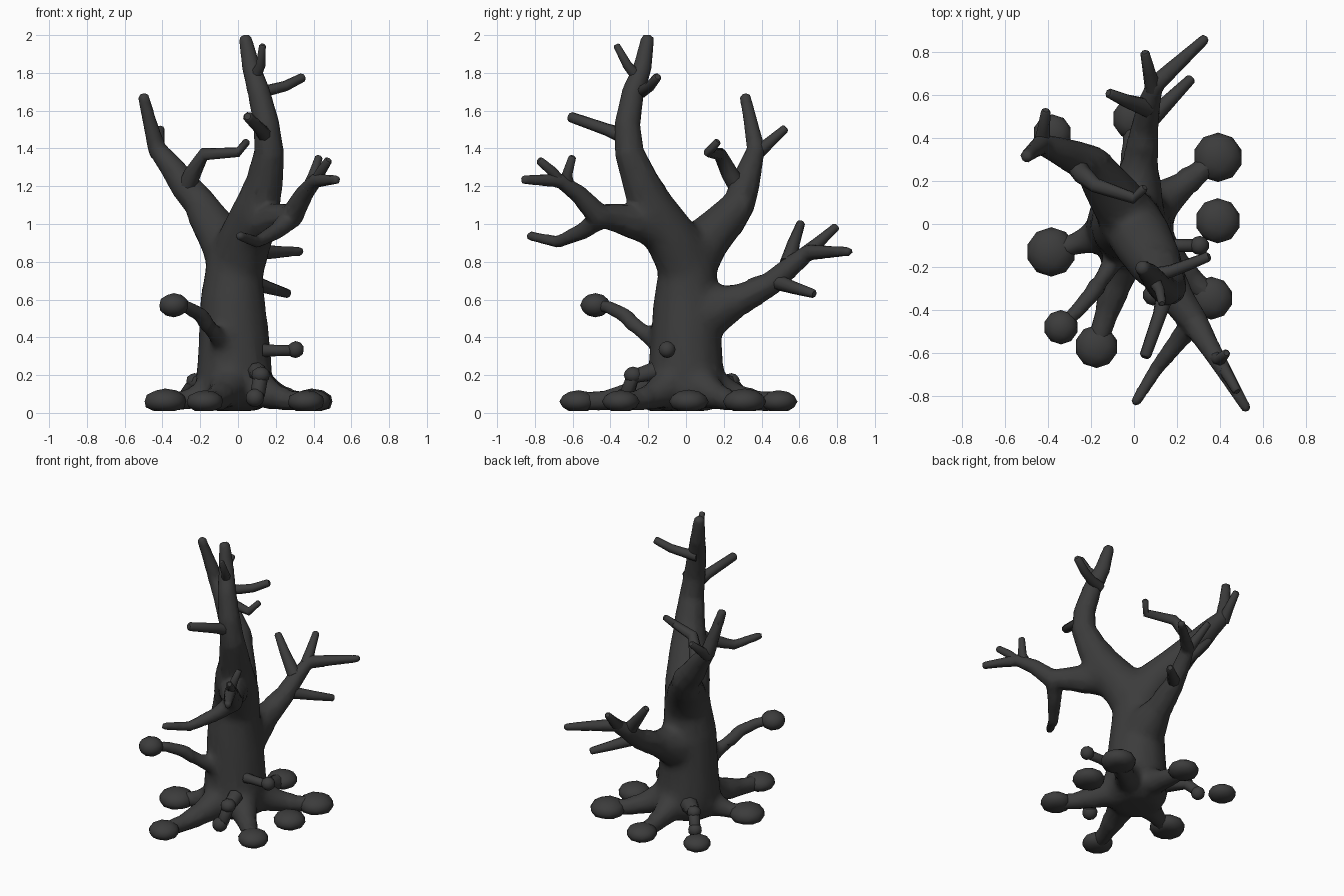
import bpy
import bmesh
import math
from mathutils import Vector, Matrix

old = bpy.data.objects.get("Cube")
if old:
    bpy.data.objects.remove(old, do_unlink=True)

# One dark bark colour
bark = bpy.data.materials.new("dark_bark")
bark.use_nodes = True
colour = (0.045, 0.045, 0.045, 1)
bark.diffuse_color = colour
shader = bark.node_tree.nodes["Principled BSDF"]
shader.inputs["Base Color"].default_value = colour
shader.inputs["Roughness"].default_value = 0.9


def finish(name, bm):
    """Turn a bmesh into a smooth-shaded bark object."""
    bmesh.ops.recalc_face_normals(bm, faces=bm.faces)
    mesh = bpy.data.meshes.new(name)
    bm.to_mesh(mesh)
    bm.free()
    mesh.materials.append(bark)
    obj = bpy.data.objects.new(name, mesh)
    bpy.context.collection.objects.link(obj)
    bpy.ops.object.select_all(action="DESELECT")
    obj.select_set(True)
    bpy.context.view_layer.objects.active = obj
    bpy.ops.object.shade_smooth_by_angle(angle=math.radians(50))
    return obj


def limb(name, *points, sides=8):
    """Tapered tube through (x, y, z, radius) points with a bevelled tip."""
    centres = [Vector(p[:3]) for p in points]
    radii = [p[3] for p in points]
    # short bevel so the tip looks cut and worn
    last = (centres[-1] - centres[-2]).normalized()
    tip = centres[-1].copy()
    centres[-1] = tip - last * radii[-1] * 0.4
    centres.append(tip)
    radii.append(radii[-1] * 0.65)

    bm = bmesh.new()
    rings = []
    direction = Vector((0, 0, 1))
    side = Vector((1, 0, 0))
    final = len(centres) - 1
    for i, (centre, radius) in enumerate(zip(centres, radii)):
        before = centres[max(i - 1, 0)]
        after = centres[min(i + 1, final)]
        tangent = (after - before).normalized()
        side = direction.rotation_difference(tangent) @ side
        direction = tangent
        across = direction.cross(side)
        ring = []
        for k in range(sides):
            turn = math.tau * k / sides
            offset = side * math.cos(turn) + across * math.sin(turn)
            ring.append(bm.verts.new(centre + offset * radius))
        rings.append(ring)
    for low, high in zip(rings, rings[1:]):
        for k in range(sides):
            n = (k + 1) % sides
            bm.faces.new((low[k], low[n], high[n], high[k]))
    bm.faces.new(rings[0])
    bm.faces.new(rings[-1])
    return finish(name, bm)


def bulb(name, x, y, z, radius, squash):
    """Rounded lump, flattened where it meets the ground."""
    bm = bmesh.new()
    bmesh.ops.create_icosphere(bm, subdivisions=2, radius=radius)
    bmesh.ops.transform(bm, verts=bm.verts,
                        matrix=Matrix.Translation((x, y, z))
                        @ Matrix.Diagonal((1, 1, squash, 1)))
    for v in bm.verts:
        v.co.z = max(v.co.z, 0.01)
    return finish(name, bm)


def grow_together(name, parts):
    """Fuse overlapping limbs into one skin and soften the crotches."""
    bpy.ops.object.select_all(action="DESELECT")
    for part in parts:
        part.select_set(True)
    body = parts[0]
    bpy.context.view_layer.objects.active = body
    bpy.ops.object.join()
    skin = body.modifiers.new("skin", "REMESH")
    skin.mode = "VOXEL"
    skin.voxel_size = 0.016
    bpy.ops.object.modifier_apply(modifier=skin.name)
    bm = bmesh.new()
    bm.from_mesh(body.data)
    inner = [v for v in bm.verts if v.co.z < 1.2 and v.co.xy.length < 0.33]
    for step in range(18):
        bmesh.ops.smooth_vert(bm, verts=inner, factor=0.5, use_axis_x=True,
                              use_axis_y=True, use_axis_z=True)
    for v in bm.verts:
        v.co.z = max(v.co.z, 0)
    bpy.data.objects.remove(body, do_unlink=True)
    fused = finish(name, bm)
    facets = fused.modifiers.new("facets", "DECIMATE")
    facets.ratio = 0.2
    bpy.ops.object.modifier_apply(modifier=facets.name)


# Trunk, narrowing underneath where the roots spread
trunk = limb("trunk", (-.02, 0, .01, .14), (-.02, 0, .08, .2),
             (-.02, 0, .2, .205), (-.02, 0, .4, .19), (-.03, 0, .6, .175),
             (-.02, .01, .76, .155), (-.02, .02, .9, .14),
             (-.02, .02, .96, .09), sides=12)

# Main limbs
tall = limb("tall_limb", (-.01, .01, .72, .14), (.03, -.06, .9, .15),
            (.1, -.18, 1.08, .13), (.14, -.24, 1.22, .1),
            (.165, -.3, 1.38, .08), (.15, -.31, 1.53, .07),
            (.11, -.28, 1.7, .06), (.07, -.23, 1.83, .05),
            (.035, -.2, 2, .035), sides=10)
back = limb("back_limb", (-.02, .02, .76, .14), (-.08, .11, .92, .13),
            (-.15, .21, 1.02, .11), (-.2, .28, 1.11, .09),
            (-.28, .31, 1.2, .08), (-.35, .34, 1.3, .065),
            (-.43, .37, 1.4, .05), (-.47, .34, 1.55, .037),
            (-.505, .31, 1.69, .03), sides=10)
forked = limb("forked_limb", (.03, -.07, .94, .12), (.13, -.23, 1, .105),
              (.21, -.36, 1.03, .08), (.29, -.47, 1.05, .065),
              (.35, -.57, 1.16, .05), (.41, -.67, 1.23, .04),
              (.53, -.87, 1.235, .025))
fork_branch = limb("forked_limb_low_branch", (.29, -.44, 1.04, .06),
                   (.2, -.55, .96, .045), (.1, -.68, .905, .033),
                   (0, -.84, .94, .025))
low = limb("low_limb", (-.01, .03, .5, .16), (.01, .17, .55, .13),
           (.03, .3, .61, .085), (.05, .45, .685, .065),
           (.07, .56, .78, .055), (.1, .65, .85, .045),
           (.34, .87, .855, .025))
stalk = limb("bulb_stalk", (-.06, -.1, .34, .06), (-.13, -.23, .43, .05),
             (-.2, -.33, .52, .04), (-.27, -.41, .56, .035),
             (-.34, -.48, .57, .03))
body_parts = [trunk, tall, back, forked, fork_branch, low, stalk]

# Spreading roots, each ending in a flattened bulb
roots = {
    "left_back": (.39, .31, .115), "right": (-.385, -.13, .115),
    "front": (-.175, -.57, .1), "left_front": (.36, -.345, .1),
    "back": (0, .49, .1),
}
for label, (x, y, size) in roots.items():
    body_parts.append(limb(
        label + "_root", (x * .2, y * .2, .15, .12),
        (x * .5, y * .5, .09, .08), (x * .75, y * .75, .065, .055),
        (x, y, .06, .05)))
    bulb(label + "_root_bulb", x, y, .06, size, .6)
grow_together("trunk_limbs_and_roots", body_parts)

# Twigs of the tall limb
limb("tall_limb_side_twig", (.08, -.24, 1.7, .035), (.17, -.22, 1.71, .03),
     (.25, -.19, 1.73, .028), (.35, -.15, 1.78, .024))
limb("tall_limb_upper_twig", (.08, -.24, 1.76, .035), (.12, -.31, 1.84, .025),
     (.13, -.37, 1.95, .018))
limb("tall_limb_front_twig", (.15, -.31, 1.46, .045), (.12, -.42, 1.5, .033),
     (.05, -.62, 1.57, .028))

# Twigs of the back limb
limb("back_limb_outer_twig", (-.43, .37, 1.37, .04), (-.42, .44, 1.43, .03),
     (-.41, .53, 1.51, .022))
limb("back_limb_inner_twig", (-.28, .29, 1.17, .05), (-.24, .23, 1.27, .045),
     (-.18, .18, 1.37, .035), (.0, .12, 1.38, .027), (.05, .17, 1.44, .02))

# Twigs of the forked limb
limb("forked_limb_near_twig", (.37, -.62, 1.18, .035), (.4, -.63, 1.26, .028),
     (.43, -.6, 1.36, .02))
limb("forked_limb_far_twig", (.41, -.66, 1.22, .03), (.44, -.71, 1.28, .027),
     (.48, -.78, 1.34, .022))

# Twigs of the low limb
limb("low_limb_side_twig", (.05, .46, .7, .045), (.17, .58, .66, .033),
     (.27, .68, .63, .024))
limb("low_limb_near_twig", (.06, .54, .79, .045), (-.03, .57, .9, .033),
     (-.12, .61, 1.01, .023))
limb("low_limb_far_twig", (.09, .63, .84, .04), (.07, .71, .91, .03),
     (.05, .8, .99, .022))

# Loose bulbs beside the tree
bulb("left_loose_bulb", .39, .015, .06, .105, .6)
bulb("right_back_loose_bulb", -.38, .42, .06, .09, .6)

# Raised bulb on the stalk
bulb("bulb_stalk_head", -.34, -.48, .57, .08, .8)

# Short knobbed stubs
limb("left_stub", (.13, -.1, .33, .035), (.2, -.1, .33, .03), (.3, -.1, .33, .03))
bulb("left_stub_knob", .305, -.1, .335, .045, 1)
limb("front_stub", (.1, -.17, .22, .05), (.12, -.28, .19, .04),
     (.1, -.32, .08, .04))
bulb("front_stub_knob", .12, -.28, .2, .05, .9)
bulb("front_stub_foot", .09, -.33, .08, .05, 1)
limb("back_stub", (-.12, .14, .16, .06), (-.23, .24, .16, .04),
     (-.28, .3, .09, .035))
bulb("back_stub_knob", -.23, .24, .17, .045, .9)
bulb("back_stub_foot", -.28, .3, .08, .045, 1)
